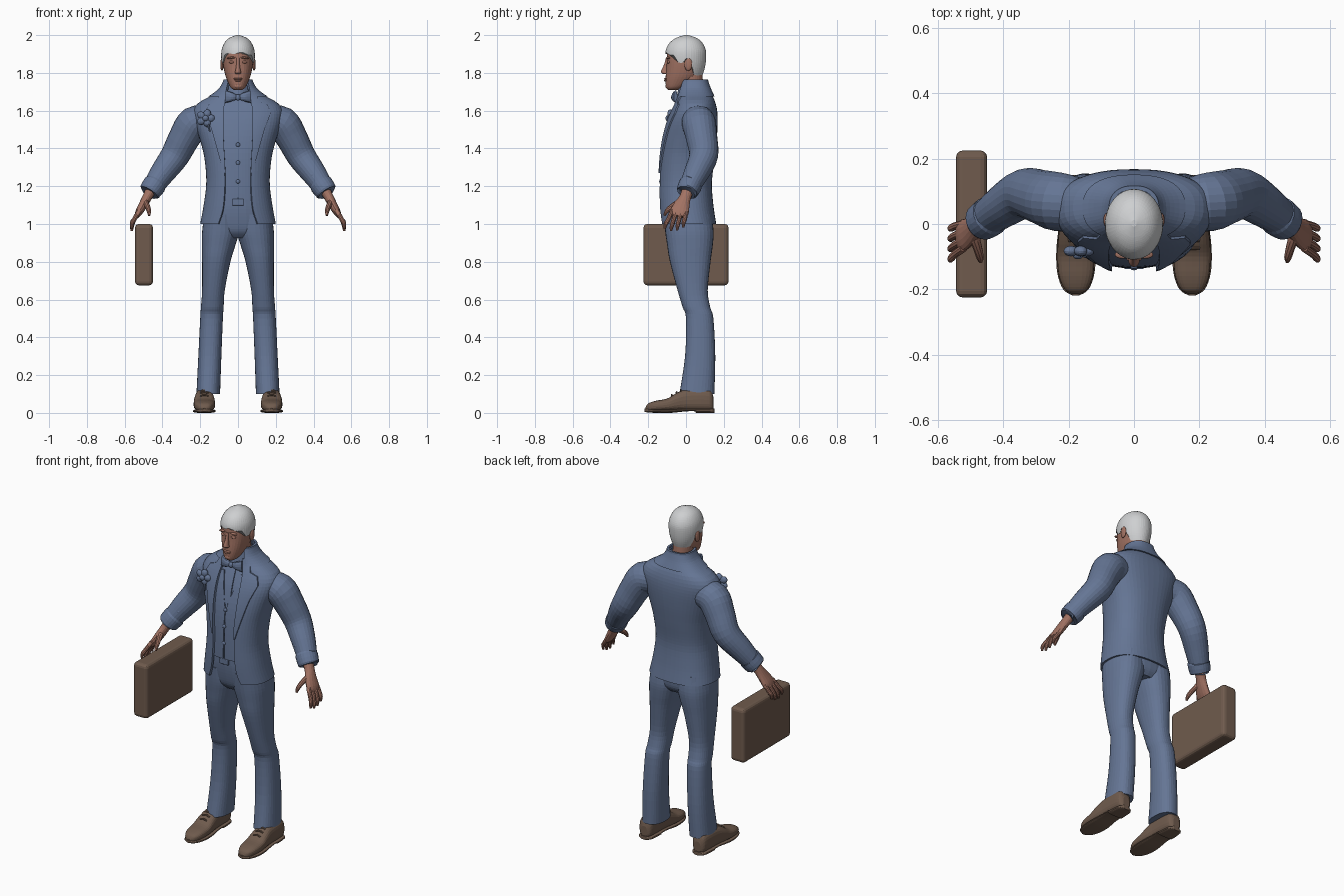
import bpy, bmesh
from math import sin, cos, pi, asin, radians
from mathutils import Vector, Matrix

cube = bpy.data.objects.get("Cube")
if cube:
    bpy.data.objects.remove(cube)


def material(name, rgb):
    m = bpy.data.materials.new(name)
    m.use_nodes = True
    m.diffuse_color = (*rgb, 1)
    m.node_tree.nodes["Principled BSDF"].inputs["Base Color"].default_value = (*rgb, 1)
    return m


BLUE = material("suit_blue", (0.13, 0.18, 0.30))
SKIN = material("skin", (0.36, 0.17, 0.125))
BROWN = material("leather_brown", (0.16, 0.105, 0.075))
HAIR = material("hair_grey", (0.62, 0.63, 0.64))
parts = []


def finish(name, bm, mat):
    bmesh.ops.recalc_face_normals(bm, faces=bm.faces)
    me = bpy.data.meshes.new(name)
    bm.to_mesh(me)
    bm.free()
    me.materials.append(mat)
    ob = bpy.data.objects.new(name, me)
    bpy.context.collection.objects.link(ob)
    parts.append(ob)


def loft(name, rings, mat):
    """Skin closed rings and cap both ends."""
    bm = bmesh.new()
    rows = [[bm.verts.new(p) for p in r] for r in rings]
    n = len(rows[0])
    for a, b in zip(rows, rows[1:]):
        for i in range(n):
            bm.faces.new((a[i], a[(i + 1) % n], b[(i + 1) % n], b[i]))
    bm.faces.new(rows[0])
    bm.faces.new(rows[-1])
    finish(name, bm, mat)


def dense(keys, k=4):
    """Smooth in-between values for a list of key tuples."""
    out = []
    for i in range(len(keys) - 1):
        p0, p1, p2, p3 = (keys[min(max(i + j, 0), len(keys) - 1)] for j in (-1, 0, 1, 2))
        for s in range(k):
            t = s / k
            out.append(tuple(0.5 * (2 * b + (c - a) * t + (2 * a - 5 * b + 4 * c - d) * t * t
                                    + (3 * b - a - 3 * c + d) * t ** 3)
                             for a, b, c, d in zip(p0, p1, p2, p3)))
    return out + [tuple(keys[-1])]


def at(keys, v):
    """Linear lookup by first value."""
    if v <= keys[0][0]:
        return keys[0][1:]
    for a, b in zip(keys, keys[1:]):
        if v <= b[0]:
            t = (v - a[0]) / (b[0] - a[0])
            return tuple(x + (y - x) * t for x, y in zip(a[1:], b[1:]))
    return keys[-1][1:]


def oval(t, e):
    s, c = sin(t), cos(t)
    return (abs(s) ** (2 / e) * (1 if s > 0 else -1), abs(c) ** (2 / e) * (1 if c > 0 else -1))


def flat_ring(z, cx, rx, yf, yb, e=2.3, n=32):
    pts = [oval(2 * pi * i / n, e) for i in range(n)]
    return [(cx + rx * s, (yf + yb) / 2 - (yb - yf) / 2 * c, z) for s, c in pts]


def upright(name, keys, mat, e=2.3):
    loft(name, [flat_ring(*k, e=e) for k in dense(keys)], mat)


def tube(name, keys, mat, side=1, n=16, k=4):
    """Limb along a path of (x, y, z, y radius, cross radius)."""
    d = dense(keys, k)
    pts = [Vector(p[:3]) for p in d]
    rings = []
    for i, p in enumerate(pts):
        t = (pts[min(i + 1, len(pts) - 1)] - pts[max(i - 1, 0)]).normalized()
        u = (Vector((0, 1, 0)) - t * t.y).normalized()
        v = t.cross(u)
        ring = [p + u * d[i][3] * sin(2 * pi * j / n) + v * d[i][4] * cos(2 * pi * j / n) for j in range(n)]
        rings.append([(q.x * side, q.y, q.z) for q in ring])
    loft(name, rings, mat)


def ball(name, pos, size, mat, rot=0):
    bm = bmesh.new()
    m = Matrix.Translation(pos) @ Matrix.Rotation(rot, 4, "Y") @ Matrix.Diagonal((*size, 1))
    bmesh.ops.create_uvsphere(bm, u_segments=16, v_segments=10, radius=1, matrix=m)
    finish(name, bm, mat)


def block(name, pos, size, mat, bevel):
    bm = bmesh.new()
    bmesh.ops.create_cube(bm, size=1, matrix=Matrix.Translation(pos) @ Matrix.Diagonal((*size, 1)))
    bmesh.ops.bevel(bm, geom=bm.edges[:], offset=bevel, segments=3, profile=0.5, affect="EDGES")
    finish(name, bm, mat)


# Torso profile: height, half width, front, back
BODY = dense([(1.0, .2, -.14, .16), (1.1, .182, -.146, .145), (1.22, .168, -.146, .137),
              (1.35, .178, -.14, .152), (1.45, .203, -.125, .163), (1.54, .232, -.1, .168),
              (1.6, .238, -.075, .165), (1.645, .205, -.053, .155), (1.68, .14, -.04, .14),
              (1.72, .09, -.033, .122), (1.76, .068, -.02, .108)])
EDGE = dense([(1.0, .105), (1.08, .08), (1.2, .07), (1.3, .072), (1.45, .08), (1.6, .08),
              (1.7, .06), (1.76, .045)])
E = 2.4


def span(a, b, n):
    return [a + (b - a) * i / n for i in range(n + 1)]


def body_point(t, z, grow):
    rx, yf, yb = at(BODY, z)
    s, c = oval(t, E)
    return ((rx + grow) * s, (yf + yb) / 2 - ((yb - yf) / 2 + grow) * c, z)


def wrap(name, z0, z1, grow, thick, rows):
    """Open-fronted shell following the torso."""
    rings = []
    for z in span(z0, z1, rows):
        a = asin(min(.98, at(EDGE, z)[0] / at(BODY, z)[0]) ** (E / 2))
        ts = span(a, 2 * pi - a, 48)
        rings.append([body_point(t, z, grow) for t in ts]
                     + [body_point(t, z, grow - thick) for t in reversed(ts)])
    loft(name, rings, BLUE)


def panel(name, z0, z1, inner, outer, grow, side, rows=16):
    """Thin cloth panel lying on the torso front."""
    rings = []
    for z in span(z0, z1, rows):
        rx, yf, yb = at(BODY, z)
        rx, ry = rx + grow, (yb - yf) / 2 + grow
        xs = span(min(inner(z), .9 * rx), min(outer(z), .95 * rx), 6)
        row = [(side * x, (yf + yb) / 2 - ry * (1 - (abs(x) / rx) ** E) ** (1 / E), z) for x in xs]
        rings.append(row + [(x, y + .009, z) for x, y, z in reversed(row)])
    loft(name, rings, BLUE)


# Jacket, vest and shirt
wrap("jacket", 1.0, 1.75, 0, .011, 40)
wrap("jacket_collar", 1.675, 1.765, .009, .012, 8)
loft("vest_body", [[body_point(2 * pi * i / 40, z, -.018) for i in range(40)]
                   for z in span(1.14, 1.72, 28)], BLUE)
LAPEL = [(1.27, .076), (1.5, .14), (1.59, .175), (1.635, .155), (1.645, .115), (1.72, .08)]
VEST = [(1.13, .004), (1.42, .002), (1.64, .06)]
for side, label in ((1, "left"), (-1, "right")):
    panel(label + "_lapel", 1.27, 1.71, lambda z: at(EDGE, z)[0] - .004, lambda z: at(LAPEL, z)[0], .007, side, 28)
    panel(label + "_vest_front", 1.13, 1.62, lambda z: at(VEST, z)[0], lambda z: .105, -.011, side)
TIE = [(1.45, .006), (1.48, .022), (1.65, .014)]
panel("shirt_tie", 1.45, 1.66, lambda z: -at(TIE, z)[0], lambda z: at(TIE, z)[0], -.012, 1)
for z in (1.325, 1.225, 1.42):
    ball("vest_button", (0, at(BODY, z)[1] + .01, z), (.011, .006, .011), BLUE)

# Bow tie and lapel flower
for side in (1, -1):
    tube("bow_tie_wing", [(.008, -.06, 1.67, .01, .013), (.035, -.063, 1.673, .014, .025),
                          (.066, -.055, 1.675, .01, .034)], BLUE, side, 12)
ball("bow_tie_knot", (0, -.065, 1.67), (.014, .014, .017), BLUE)
for i in range(5):
    a = 2 * pi * i / 5
    ball("flower_petal", (-.172 + .026 * cos(a), -.083, 1.56 + .024 * sin(a)), (.024, .016, .02), BLUE, -a)
ball("flower_center", (-.172, -.096, 1.56), (.016, .012, .016), BLUE)
tube("flower_stem", [(-.165, -.09, 1.55, .006, .006), (-.15, -.1, 1.49, .004, .004)], BLUE)

# Trousers and belt
upright("trouser_seat", [(.925, 0, .12, -.07, .115), (.96, 0, .165, -.1, .138), (1.02, 0, .183, -.115, .142),
                         (1.1, 0, .17, -.124, .13), (1.17, 0, .155, -.122, .12)], BLUE)
upright("belt", [(1.095, 0, .173, -.128, .133), (1.135, 0, .166, -.129, .128)], BLUE)
block("belt_buckle", (0, -.132, 1.115), (.06, .012, .034), BLUE, .004)
for s in (1, -1):
    upright("trouser_leg", [(z, s * (a + b) / 2, (b - a) / 2, f, k) for z, a, b, f, k in (
        (.1, .095, .22, -.035, .15), (.3, .088, .21, -.005, .155), (.5, .08, .2, 0, .145),
        (.56, .076, .196, -.018, .128), (.65, .07, .19, -.045, .115), (.8, .04, .19, -.085, .13),
        (.89, .013, .191, -.1, .142), (.96, -.005, .19, -.11, .146), (1.05, 0, .178, -.118, .135))], BLUE)

    # Shoes
    def shoe_loft(name, keys):
        loft(name, [[(s * .178 + rx * q[0], y, (lo + hi) / 2 + (hi - lo) / 2 * q[1])
                     for q in (oval(2 * pi * i / 24, 2.7) for i in range(24))]
                    for y, rx, lo, hi in dense(keys)], BROWN)
    shoe_loft("shoe", [(-.214, .012, .012, .03), (-.2, .034, .01, .05), (-.16, .052, .01, .064),
                       (-.1, .057, .01, .076), (-.05, .055, .01, .105), (0, .05, .01, .125),
                       (.08, .047, .01, .13), (.13, .04, .01, .12), (.146, .02, .015, .08)])
    shoe_loft("shoe_sole", [(-.219, .01, .006, .022), (-.2, .039, .002, .022), (-.15, .057, 0, .02),
                            (-.08, .06, 0, .02), (0, .052, .008, .022), (.05, .051, .008, .022),
                            (.055, .051, 0, .022), (.13, .044, 0, .022), (.15, .02, 0, .022)])
    for y, z in ((-.075, .093), (-.05, .108), (-.025, .118)):
        tube("shoe_lace", [(.155, y, z - .004, .005, .004), (.178, y, z + .002, .005, .005),
                           (.201, y, z - .004, .005, .004)], BROWN, s, 8)

    # Sleeves with cuffs and buttons
    tube("sleeve", [(x, y, z, r, r) for x, y, z, r in (
        (.16, .06, 1.54, .08), (.232, .068, 1.533, .09), (.285, .083, 1.455, .083),
        (.335, .093, 1.36, .076), (.4, .055, 1.27, .066), (.462, .01, 1.18, .052))], BLUE, s, 24)
    tube("sleeve_cuff", [(.438, .027, 1.213, .055, .055), (.44, .025, 1.21, .062, .062),
                         (.467, .006, 1.172, .058, .058), (.469, .005, 1.169, .048, .048)], BLUE, s, 24, 2)
    for x, y, z in ((.395, -.005, 1.26), (.425, -.025, 1.215)):
        ball("sleeve_button", (s * x, y, z), (.012, .009, .012), BLUE)

    # Hands
    tube("hand", [(.46, .01, 1.18, .032, .028), (.482, -.005, 1.14, .031, .025), (.503, -.022, 1.1, .042, .023),
                  (.523, -.034, 1.065, .049, .02), (.536, -.038, 1.04, .044, .013)], SKIN, s)
    for i in range(4):
        y = -.074 + .025 * i
        drop = (.012, 0, .003, .018)[i]
        tube("finger", [(.522, y, 1.07, .012, .013), (.549, y * 1.15 - .008, 1.025, .012, .012),
                        (.561, y * 1.25 - .014, .99 + drop, .011, .011),
                        (.562, y * 1.3 - .016, .963 + drop, .006, .006)], SKIN, s, 10)
    tube("thumb", [(.492, -.03, 1.12, .018, .016), (.48, -.07, 1.095, .015, .014),
                   (.472, -.1, 1.07, .012, .012), (.47, -.115, 1.045, .006, .006)], SKIN, s, 10)

    # Ears, eyes and brows
    ball("ear", (s * .085, .012, 1.845), (.009, .021, .034), SKIN)
    ball("eye", (s * .033, -.091, 1.857), (.016, .011, .008), SKIN)
    ball("brow", (s * .034, -.094, 1.88), (.025, .012, .006), SKIN, s * .1)

# Neck, shirt collar and head
upright("neck", [(1.62, 0, .058, -.02, .1), (1.7, 0, .056, -.028, .095), (1.75, 0, .055, -.04, .09),
                 (1.82, 0, .058, -.05, .085)], SKIN, 2)
upright("shirt_collar", [(1.67, 0, .075, -.05, .11), (1.71, 0, .069, -.042, .106), (1.745, 0, .062, -.034, .1)], BLUE, 2)
upright("head", [(1.71, 0, .022, -.094, -.045), (1.722, 0, .038, -.104, -.01), (1.75, 0, .053, -.108, .035),
                 (1.79, 0, .068, -.107, .075), (1.84, 0, .078, -.103, .09), (1.88, 0, .081, -.102, .097),
                 (1.92, 0, .078, -.096, .094), (1.96, 0, .06, -.068, .07), (1.98, 0, .035, -.035, .04)], SKIN, 2.2)
upright("nose", [(1.793, 0, .009, -.118, -.09), (1.8, 0, .017, -.13, -.09), (1.812, 0, .014, -.131, -.09),
                 (1.845, 0, .009, -.116, -.09), (1.88, 0, .009, -.106, -.09)], SKIN, 2)
ball("upper_lip", (0, -.105, 1.769), (.024, .011, .005), SKIN)
ball("lower_lip", (0, -.105, 1.76), (.02, .011, .006), SKIN)
ball("chin", (0, -.096, 1.73), (.022, .013, .014), SKIN)

# Hair cap with a hairline that drops toward the nape
CAP = dense([(1.77, .058, -.09, .08), (1.82, .078, -.103, .098), (1.87, .088, -.108, .106),
             (1.92, .087, -.107, .105), (1.96, .071, -.086, .086), (1.985, .046, -.052, .056),
             (2.0, .008, -.008, .012)])
LINE = [(-1, 1.78), (-.5, 1.79), (-.3, 1.84), (-.15, 1.875), (.05, 1.875), (.15, 1.85),
        (.4, 1.855), (.6, 1.895), (1, 1.905)]
rings = []
for t in span(0, 1, 24):
    ring = []
    for i in range(48):
        a = 2 * pi * i / 48
        low = at(LINE, cos(a))[0] + .005 * sin(7 * a) * max(cos(a), 0)
        z = low + (2.0 - low) * (1 - (1 - t) ** 1.6)
        rx, yf, yb = at(CAP, z)
        ring.append((rx * sin(a), (yf + yb) / 2 - (yb - yf) / 2 * cos(a), z))
    rings.append(ring)
loft("hair", rings, HAIR)

# Briefcase
block("briefcase", (-.4975, 0, .8375), (.095, .45, .325), BROWN, .02)

for ob in bpy.context.view_layer.objects:
    ob.select_set(ob in parts)
bpy.context.view_layer.objects.active = parts[0]
bpy.ops.object.shade_smooth_by_angle(angle=radians(40))
